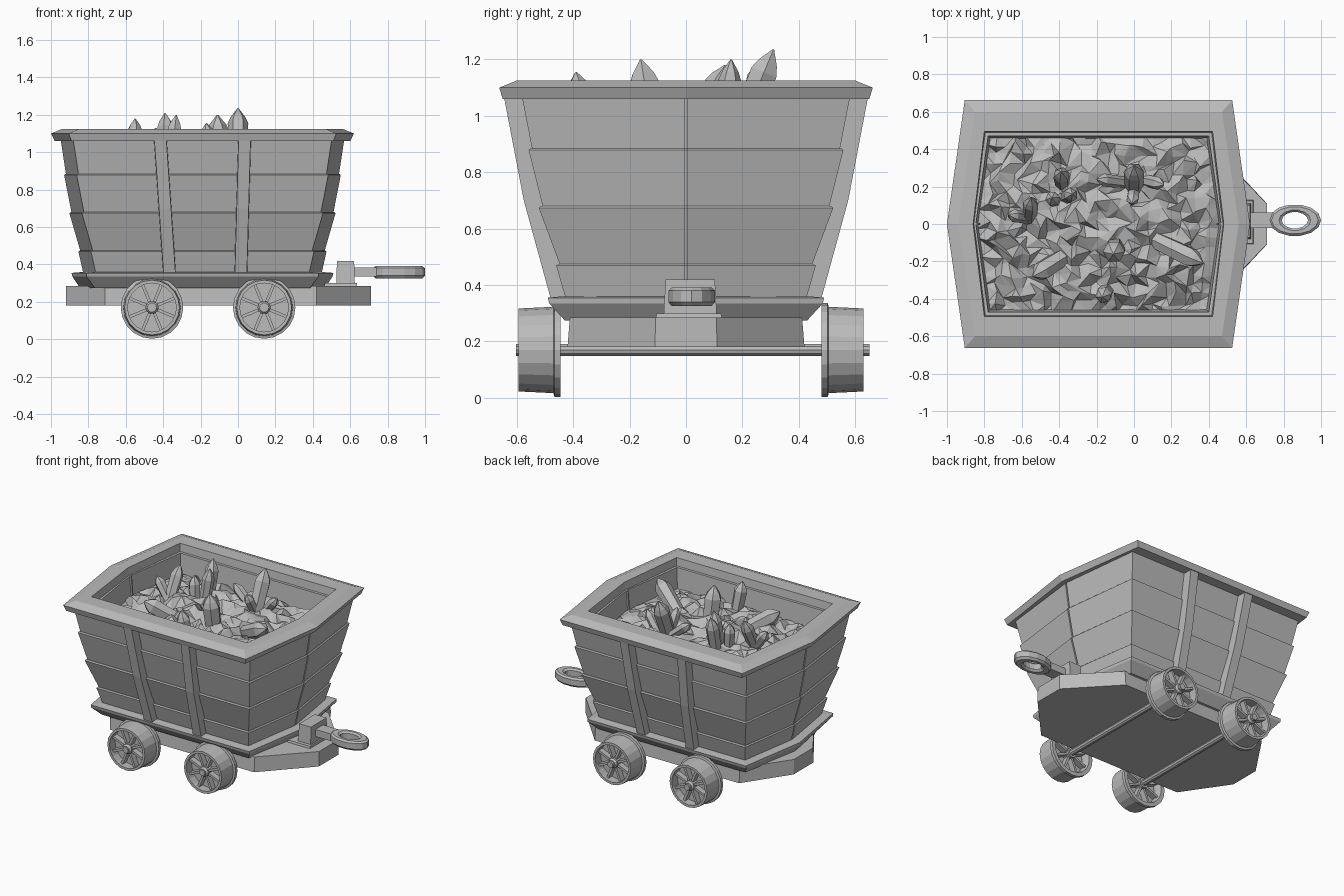
import bpy, bmesh, math, random
from mathutils import Vector, Matrix

if "Cube" in bpy.data.objects:
    bpy.data.objects.remove(bpy.data.objects["Cube"])
random.seed(4)
CX = -0.19   # middle of the tub along its length
WY = 0.018   # middle of the running gear across

grey = bpy.data.materials.new("plain_grey")
grey.use_nodes = True
grey.diffuse_color = (0.5, 0.5, 0.5, 1)
grey.node_tree.nodes["Principled BSDF"].inputs["Base Color"].default_value = (0.5, 0.5, 0.5, 1)


def finish(name, bm, fix=True):
    if fix:
        bmesh.ops.recalc_face_normals(bm, faces=bm.faces)
    mesh = bpy.data.meshes.new(name)
    bm.to_mesh(mesh)
    bm.free()
    mesh.materials.append(grey)
    ob = bpy.data.objects.new(name, mesh)
    bpy.context.collection.objects.link(ob)
    return ob


def loft(name, rings, closed=False):
    """Skin a stack of equal rings; cap the ends, or join last to first."""
    bm = bmesh.new()
    rows = [[bm.verts.new(p) for p in r] for r in rings]
    pairs = list(zip(rows, rows[1:])) + ([(rows[-1], rows[0])] if closed else [])
    n = len(rows[0])
    for a, b in pairs:
        for i in range(n):
            j = (i + 1) % n
            bm.faces.new((a[i], a[j], b[j], b[i]))
    if not closed:
        bm.faces.new(rows[0])
        bm.faces.new(rows[-1])
    return finish(name, bm)


def outline(corner, apex, hy, z, notch=0.0):
    """Six-sided plan with pointed ends; notch cuts a seam into each point."""
    half = [(corner, -hy)]
    if notch:
        half += [(apex, -notch), (apex - 0.012, -notch), (apex - 0.012, notch), (apex, notch)]
    else:
        half += [(apex, 0)]
    half += [(corner, hy)]
    return [(CX + s * x, s * y, z) for s in (1, -1) for x, y in half]


def plank_ring(hy, z):
    corner = 0.565 + (hy - 0.42) * 0.78
    return outline(corner, corner + 0.067, hy, z, 0.005)


def box(name, x, y, z, top=1.0):
    """Box from ranges; top scales the upper face."""
    mx, my = sum(x) / 2, sum(y) / 2
    rings = []
    for h, k in ((z[0], 1), (z[1], top)):
        dx, dy = (x[1] - x[0]) / 2 * k, (y[1] - y[0]) / 2 * k
        rings.append([(mx + a * dx, my + b * dy, h) for a, b in ((-1, -1), (1, -1), (1, 1), (-1, 1))])
    return loft(name, rings)


# Plank courses, each stepping in from the top edge of the one below
courses = [(0.33, 0.475, 0.42, 0.46), (0.475, 0.68, 0.448, 0.522),
           (0.68, 0.885, 0.508, 0.558), (0.885, 1.07, 0.546, 0.582)]
for i, (z0, z1, y0, y1) in enumerate(courses):
    loft(f"plank_course_{i + 1}", [plank_ring(y0, z0), plank_ring(y1, z1 - 0.006),
                                   plank_ring(y1 - 0.008, z1)][: 3]) if i < 3 else \
        loft("plank_course_4", [plank_ring(y0, z0), plank_ring(y1, z1),
                                outline(0.59, 0.655, 0.47, z1, 0.005),
                                outline(0.575, 0.64, 0.455, z0, 0.005)], closed=True)

# Rim with a sloped outer edge and an inner lining
loft("top_rim", [outline(0.70, 0.79, 0.65, 1.06), outline(0.715, 0.81, 0.662, 1.10),
                 outline(0.66, 0.75, 0.60, 1.125), outline(0.61, 0.67, 0.495, 1.125),
                 outline(0.585, 0.65, 0.465, 0.86), outline(0.60, 0.66, 0.48, 0.86),
                 outline(0.63, 0.70, 0.53, 1.06)], closed=True)

# Flared skirt at the foot of the tub
loft("lower_skirt", [outline(0.575, 0.655, 0.43, 0.275), outline(0.62, 0.695, 0.485, 0.335),
                     outline(0.62, 0.70, 0.49, 0.355), outline(0.58, 0.64, 0.44, 0.36)])

# Chassis with blunt tapered ends
plan = [(-0.71, -0.42), (0.42, -0.42), (0.71, -0.11), (0.71, 0.11),
        (0.42, 0.42), (-0.71, 0.42), (-0.92, 0.11), (-0.92, -0.11)]
loft("chassis", [[(x, y, 0.18) for x, y in plan],
                 [(x, y * 0.98, 0.285) for x, y in plan]])

# Side posts leaning with the tub
for side, tag in ((-1, "right"), (1, "left")):
    for x0, x1, place in ((-0.365, -0.415, "rear"), (0.015, 0.035, "front")):
        rings = []
        for x, out, inn, z in ((x0, 0.475, 0.40, 0.335), (x0 * 0.5 + x1 * 0.5, 0.575, 0.50, 0.7),
                               (x1, 0.645, 0.56, 1.065)):
            rings.append([(x - 0.035, side * inn, z), (x + 0.035, side * inn, z),
                          (x + 0.032, side * out, z), (x - 0.032, side * out, z)])
        loft(f"{tag}_{place}_post", rings)

# Coupling block, bar and eye
box("coupling_base", (0.46, 0.64), (-0.11, 0.13), (0.27, 0.30), 0.95)
box("coupling_block", (0.525, 0.625), (-0.08, 0.11), (0.28, 0.42), 0.92)
box("coupling_bar", (0.60, 0.745), (-0.022, 0.062), (0.335, 0.385))
eye = []
for k in range(14):
    a = math.tau * k / 14
    c, s = math.cos(a), math.sin(a)
    eye.append([(0.86 + rx * c, 0.02 + ry * s, z) for rx, ry, z in (
        (0.14, 0.085, 0.34), (0.14, 0.085, 0.38), (0.125, 0.073, 0.391), (0.085, 0.055, 0.391),
        (0.07, 0.044, 0.38), (0.07, 0.044, 0.34), (0.085, 0.055, 0.326), (0.125, 0.073, 0.326))])
loft("coupling_eye", eye, closed=True)


def turned(name, x, side, profile, n=20, closed=False):
    """Turn (radius, distance from centre) points about the axle line."""
    rings = [[(x + r * math.cos(math.tau * k / n), WY + side * d,
               0.17 + r * math.sin(math.tau * k / n)) for k in range(n)] for r, d in profile]
    return loft(name, rings, closed)


# Wheels: flanged rim, web, hub and eight spokes
for x, place in ((-0.46, "rear"), (0.14, "front")):
    turned(f"{place}_axle", x, 1, [(0.022, -0.62), (0.022, 0.632)], 10)
    for side, tag in ((-1, "right"), (1, "left")):
        name = f"{tag}_{place}"
        turned(name + "_wheel_rim", x, side, [
            (0.14, 0.462), (0.167, 0.462), (0.167, 0.484), (0.153, 0.488),
            (0.147, 0.612), (0.130, 0.612), (0.130, 0.50)], closed=True)
        turned(name + "_wheel_web", x, side, [(0.14, 0.52), (0.14, 0.55)])
        turned(name + "_hub", x, side, [(0.035, 0.465), (0.035, 0.60), (0.025, 0.612)], 10)
        bm = bmesh.new()
        for k in range(8):
            turn = Matrix.Translation((x, WY + side * 0.535, 0.17)) @ Matrix.Rotation(
                math.tau * (k + 0.5) / 8, 4, 'Y')
            bmesh.ops.create_cube(bm, size=1, matrix=turn @ Matrix.Translation((0.083, 0, 0))
                                  @ Matrix.Diagonal((0.11, 0.11, 0.016, 1)))
        finish(name + "_spokes", bm)

# Rough heap of ore filling the tub
bm = bmesh.new()
NX, NY = 24, 19
grid = []
for j in range(NY + 1):
    row = []
    for i in range(NX + 1):
        edge = i in (0, NX) or j in (0, NY)
        jig = 0 if edge else 0.4
        v = -1 + 2 * (j + random.uniform(-jig, jig)) / NY
        u = -1 + 2 * (i + random.uniform(-jig, jig)) / NX
        reach = 0.59 + 0.065 * (1 - abs(v))
        heap = 0.075 * (1 - u * u) * (1 - v * v)
        z = 0.93 + heap + (0 if edge else random.uniform(-0.035, 0.04))
        row.append(bm.verts.new((CX + u * reach, v * 0.475, z)))
    grid.append(row)
for j in range(NY):
    for i in range(NX):
        a, b, c, d = grid[j][i], grid[j][i + 1], grid[j + 1][i + 1], grid[j + 1][i]
        tris = ((a, b, c), (a, c, d)) if random.random() < 0.5 else ((a, b, d), (b, c, d))
        for t in tris:
            bm.faces.new(t)
finish("ore_heap", bm, fix=False)

# Pointed crystals: foot, tip, radius
crystals = [((0, 0.17, 0.9), (0, 0.31, 1.235), 0.055), ((-0.38, 0.2, 0.9), (-0.39, 0.28, 1.21), 0.045),
            ((-0.42, 0.12, 0.9), (-0.44, 0.14, 1.13), 0.04), ((-0.37, 0.14, 0.9), (-0.33, 0.16, 1.2), 0.04),
            ((-0.56, 0.0, 0.9), (-0.55, 0.14, 1.18), 0.042), ((-0.56, 0.03, 0.95), (-0.67, 0.05, 1.1), 0.035),
            ((-0.1, -0.11, 0.85), (-0.11, -0.16, 1.2), 0.06), ((-0.35, -0.16, 0.95), (-0.54, -0.28, 1.08), 0.055),
            ((0.1, -0.08, 0.95), (0.37, -0.21, 1.1), 0.055), ((-0.14, -0.35, 0.9), (-0.17, -0.39, 1.155), 0.045),
            ((-0.04, 0.22, 0.97), (-0.2, 0.24, 1.1), 0.035), ((0.03, 0.24, 0.95), (0.16, 0.21, 1.1), 0.035),
            ((0, 0.2, 0.95), (-0.01, 0.11, 1.12), 0.035)]
for i, (foot, tip, r) in enumerate(crystals):
    foot, tip = Vector(foot), Vector(tip)
    axis = tip - foot
    spin = axis.to_track_quat('Z', 'Y')
    rings = []
    for t, k in ((0, 0.85), (0.76, 1), (0.86, 0.72), (1, 0.06)):
        rings.append([foot + axis * t + spin @ Vector((math.cos(a) * r * k, math.sin(a) * r * k, 0))
                      for a in (math.tau * (s + 0.2 * i) / 6 for s in range(6))])
    loft(f"crystal_{i + 1}", rings)
